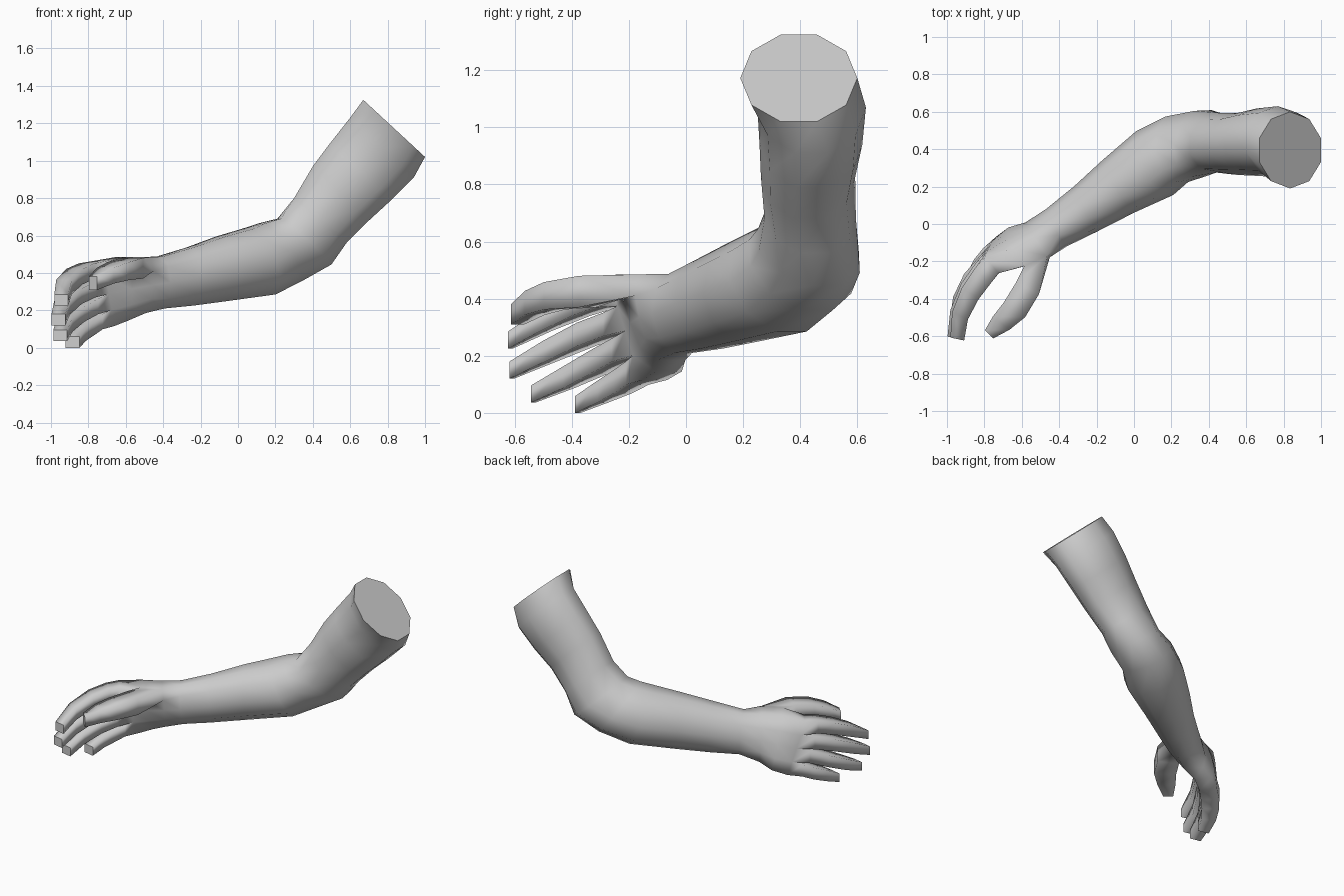
import bpy, bmesh
from math import radians, sin, cos
from mathutils import Vector as V

bm = bmesh.new()

# ten-sided section: five points down the back side, five up the palm side
ROUND = [(cos(radians(a)), sin(radians(a)) / sin(radians(72))) for a in (72, 36, 0, -36, -72)]
PALM = [(.6, 1), (.95, .5), (1, 0), (.95, -.5), (.6, -1)]
KNUCKLE = [(.9, 1), (1, .5), (1, 0), (1, -.5), (.9, -1)]


def ring(top, bottom, side, shape=ROUND):
    t, b, s = V(top), V(bottom), V((side[0], side[1], 0))
    c, u = (t + b) / 2, (t - b) / 2
    pts = [c + s * k + u * h for k, h in shape]
    pts += [c - s * k + u * h for k, h in reversed(shape)]
    return [bm.verts.new(p) for p in pts]


def bridge(a, b, skip=()):
    n = len(a)
    for i in range(n):
        if i not in skip:
            bm.faces.new((a[i], a[(i + 1) % n], b[(i + 1) % n], b[i])).smooth = True


def digit(base, path):
    # four-sided finger grown from a quad of the hand
    prev = base
    for c, w, h in path:
        w = V((w[0], w[1], 0))
        cur = [bm.verts.new(V(c) + w * i + V((0, 0, h * j)))
               for i, j in ((1, -1), (1, 1), (-1, 1), (-1, -1))]
        bridge(prev, cur)
        prev = cur
    bm.faces.new(prev)


# upper arm, elbow, forearm, wrist, palm, knuckles: top, bottom, side half-vector
sections = [
    ((.67, .395, 1.325), (1.0, .395, 1.02), (0, .205)),
    ((.60, .44, 1.23), (.94, .44, .91), (0, .19)),
    ((.49, .435, 1.09), (.82, .44, .79), (0, .18)),
    ((.40, .425, .97), (.70, .43, .68), (0, .165)),
    ((.30, .42, .80), (.58, .45, .56), (0, .16)),
    ((.22, .37, .69), (.49, .49, .445), (-.03, .175)),
    ((.13, .34, .665), (.33, .46, .36), (-.06, .175)),
    ((.05, .28, .635), (.17, .37, .285), (-.10, .17)),
    ((-.09, .19, .595), (-.08, .21, .25), (-.085, .14)),
    ((-.26, .07, .535), (-.26, .09, .225), (-.06, .122)),
    ((-.42, -.03, .487), (-.41, -.01, .21), (-.055, .10)),
    ((-.50, -.12, .485), (-.53, -.05, .185), (-.06, .08), PALM),
    ((-.62, -.18, .485), (-.62, -.06, .145), (-.055, .075), PALM),
    ((-.76, -.22, .46), (-.70, -.11, .115), (-.04, .048), KNUCKLE),
]
rings = [ring(*s) for s in sections]
for i in range(len(rings) - 1):
    bridge(rings[i], rings[i + 1], skip=(8,) if i == 11 else ())
bm.faces.new(rings[0])

# thumb
a, b = rings[11], rings[12]
digit((a[8], a[9], b[9], b[8]), [
    ((-.57, -.345, .425), (.062, -.03), .055),
    ((-.64, -.46, .41), (.058, -.038), .048),
    ((-.71, -.53, .385), (.045, -.035), .042),
    ((-.775, -.59, .345), (.022, -.022), .036)])

# four fingers
k = rings[13]
fingers = [
    [(-.81, -.28, .41), (-.875, -.37, .38), (-.93, -.49, .325), (-.945, -.615, .255)],
    [(-.805, -.25, .31), (-.88, -.35, .275), (-.94, -.48, .215), (-.96, -.61, .15)],
    [(-.79, -.22, .22), (-.865, -.30, .18), (-.925, -.41, .125), (-.95, -.535, .066)],
    [(-.765, -.17, .14), (-.81, -.22, .11), (-.855, -.29, .075), (-.885, -.38, .029)],
]
half_w = [(-.042, .04), (-.044, .032), (-.042, .02), (-.037, .008)]
half_h = [.041, .041, .038, .03]
for n, path in enumerate(fingers):
    digit((k[n + 1], k[n], k[9 - n], k[8 - n]), list(zip(path, half_w, half_h)))

bmesh.ops.recalc_face_normals(bm, faces=bm.faces[:])
mesh = bpy.data.meshes.new("arm_and_hand")
bm.to_mesh(mesh)
bm.free()
bpy.context.collection.objects.link(bpy.data.objects.new("arm_and_hand", mesh))
